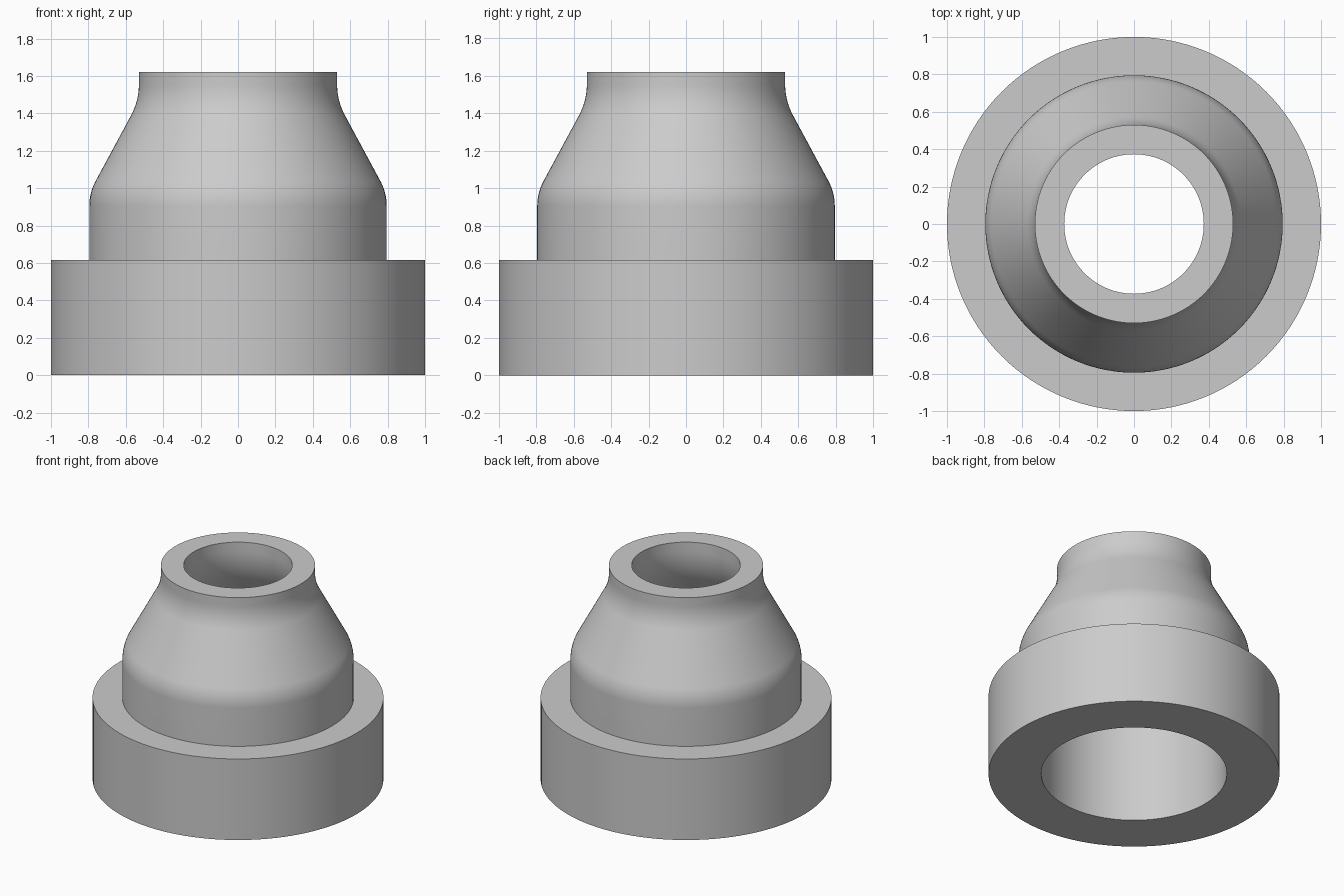
import bpy, bmesh, math

if "Cube" in bpy.data.objects:
    bpy.data.objects.remove(bpy.data.objects["Cube"])

SEGMENTS = 128
WALL = 0.157
R_LOW, R_HIGH = 0.28, 0.35              # outer bend radii
LOW = (0.795 - R_LOW, 0.905)            # centre of the lower bend
HIGH = (0.53 + R_HIGH, 1.555)           # centre of the upper bend

# Angle at which the straight cone is tangent to both bends
dx, dz = HIGH[0] - LOW[0], HIGH[1] - LOW[1]
TILT = math.atan2(dz, dx) - math.acos((R_LOW + R_HIGH) / math.hypot(dx, dz))


def neck_curve(offset, steps=12):
    """Reducing wall from bottom to top, moved inward by offset."""
    pts = []
    for i in range(steps + 1):
        a = TILT * i / steps
        r = R_LOW - offset
        pts.append((LOW[0] + r * math.cos(a), LOW[1] + r * math.sin(a)))
    for i in range(steps, -1, -1):
        a = TILT * i / steps
        r = R_HIGH + offset
        pts.append((HIGH[0] - r * math.cos(a), HIGH[1] - r * math.sin(a)))
    return pts


def lathe(name, profile, material):
    """Revolve a closed (radius, height) profile around z."""
    bm = bmesh.new()
    rings = []
    for s in range(SEGMENTS):
        a = math.tau * s / SEGMENTS
        rings.append([bm.verts.new((r * math.cos(a), r * math.sin(a), z)) for r, z in profile])
    n = len(profile)
    for s in range(SEGMENTS):
        a, b = rings[s], rings[(s + 1) % SEGMENTS]
        for i in range(n):
            j = (i + 1) % n
            bm.faces.new((a[i], b[i], b[j], a[j]))
    bmesh.ops.recalc_face_normals(bm, faces=bm.faces)
    mesh = bpy.data.meshes.new(name)
    bm.to_mesh(mesh)
    bm.free()
    mesh.materials.append(material)
    obj = bpy.data.objects.new(name, mesh)
    bpy.context.collection.objects.link(obj)
    bpy.ops.object.select_all(action='DESELECT')
    obj.select_set(True)
    bpy.context.view_layer.objects.active = obj
    bpy.ops.object.shade_smooth_by_angle(angle=math.radians(30))
    return obj


grey = bpy.data.materials.new("plain grey")
grey.diffuse_color = (0.6, 0.6, 0.6, 1)
grey.use_nodes = True
grey.node_tree.nodes["Principled BSDF"].inputs["Base Color"].default_value = grey.diffuse_color

# Outside: wide collar, step, reducing neck; inside: bore of constant wall
outer = neck_curve(0)
inner = neck_curve(WALL)
profile = [(1.0, 0.0), (1.0, 0.615), (outer[0][0], 0.615)] + outer
profile += [(outer[-1][0], 1.62), (inner[-1][0], 1.62)]
profile += inner[::-1] + [(inner[0][0], 0.0)]
lathe("reducer_fitting", profile, grey)
